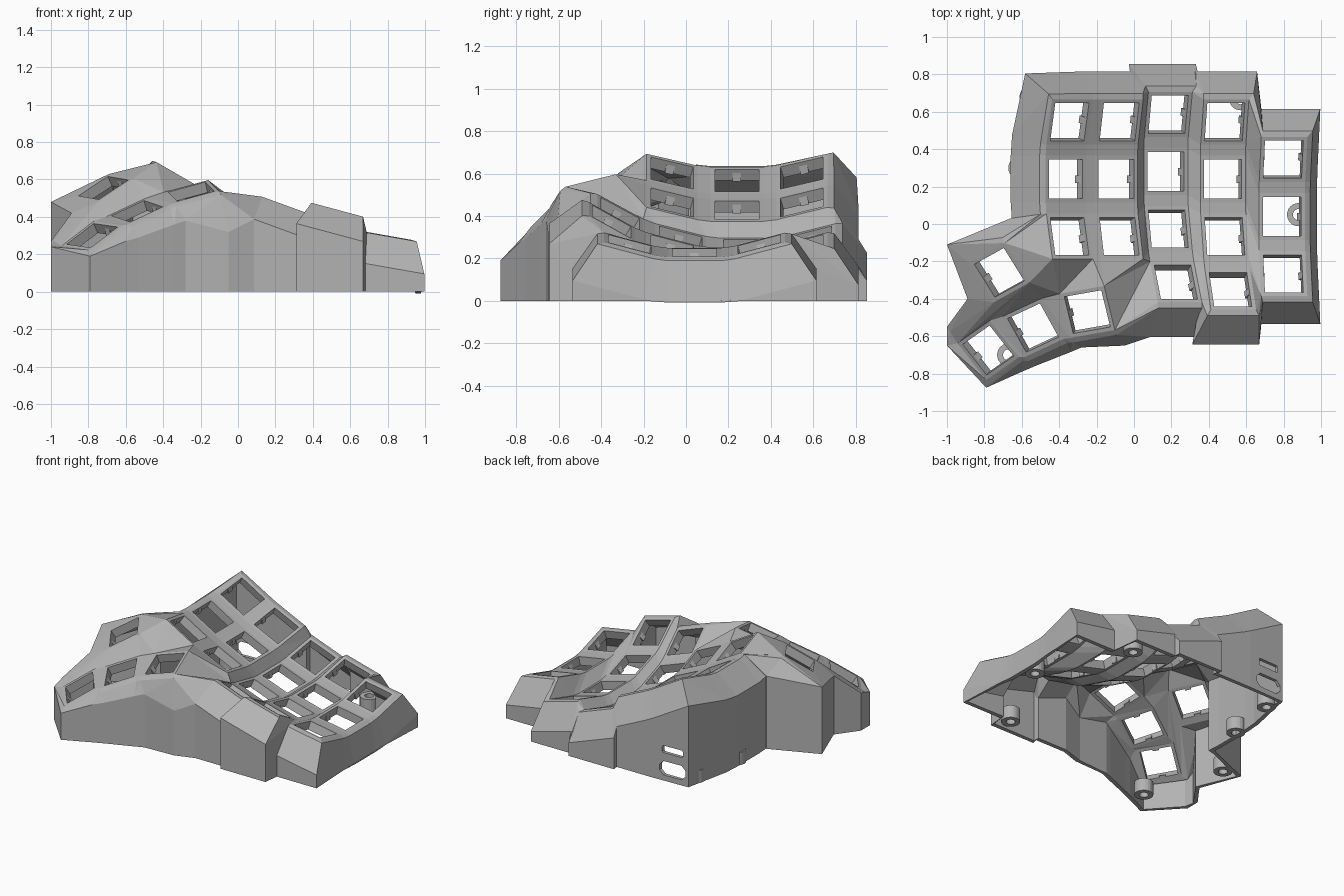
import bpy, bmesh
from math import radians, pi
from mathutils import Matrix, Vector

if "Cube" in bpy.data.objects:
    bpy.data.objects.remove(bpy.data.objects["Cube"])

grey = bpy.data.materials.new("light_grey_plastic")
grey.use_nodes = True
colour = (0.45, 0.45, 0.45, 1)
grey.diffuse_color = colour
grey.node_tree.nodes["Principled BSDF"].inputs["Base Color"].default_value = colour

MOUNT, HOLE, PLATE, RIM = 0.125, 0.104, 0.06, 0.03
ROW_R, COL_R = 1.18, 3.48
CORNERS = {"tl": (-1, 1), "tr": (1, 1), "br": (1, -1), "bl": (-1, -1)}


def move(x, y, z):
    return Matrix.Translation((x, y, z))


def turn(deg, axis):
    return Matrix.Rotation(radians(deg), 4, axis)


def add_hull(bm, points):
    """Append the convex hull of the points."""
    part = bmesh.new()
    for p in points:
        part.verts.new(p)
    bmesh.ops.convex_hull(part, input=part.verts[:])
    bmesh.ops.delete(part, geom=[v for v in part.verts if not v.link_faces], context="VERTS")
    bmesh.ops.dissolve_limit(part, angle_limit=0.01, verts=part.verts[:], edges=part.edges[:])
    bmesh.ops.recalc_face_normals(part, faces=part.faces[:])
    mesh = bpy.data.meshes.new("piece")
    part.to_mesh(mesh)
    part.free()
    bm.from_mesh(mesh)
    bpy.data.meshes.remove(mesh)


def finish(bm, name):
    mesh = bpy.data.meshes.new(name)
    bm.to_mesh(mesh)
    bm.free()
    mesh.materials.append(grey)
    obj = bpy.data.objects.new(name, mesh)
    bpy.context.collection.objects.link(obj)
    return obj


# Key positions: a tented bowl of columns plus a thumb cluster
OFFSETS = {2: (0, 0.04, -0.06), 4: (0, -0.2, 0.076)}
keys = {}
for c in range(5):
    for r in range(4 if c in (2, 3) else 3):
        bowl = move(0, 0, COL_R) @ turn(5 * (3 - c), "Y") @ move(0, 0, -COL_R)
        curl = move(0, 0, ROW_R) @ turn(15 * (1 - r), "X") @ move(0, 0, -ROW_R)
        keys[c, r] = (move(0.475, 0.24, 0.22) @ turn(15, "Y")
                      @ move(*OFFSETS.get(c, (0, 0, 0))) @ bowl @ curl)
THUMBS = {  # centre, then tilt about x, y, z
    "k1": ((-0.25, -0.47, 0.535), (14, -15, 10)),
    "k2": ((-0.54, -0.555, 0.43), (10, -23, 25)),
    "k3": ((-0.78, -0.675, 0.30), (6, -32, 35)),
    "k4": ((-0.72, -0.26, 0.555), (6, -30, 29)),
}
for name, (centre, (rx, ry, rz)) in THUMBS.items():
    keys[name] = move(*centre) @ turn(rz, "Z") @ turn(ry, "Y") @ turn(rx, "X")


def post(key, corner, size=MOUNT):
    """Top and bottom point of one corner of a key plate."""
    x, y = CORNERS[corner]
    return [keys[key] @ Vector((x * size, y * size, z)) for z in (0, -PLATE)]


# Square switch frames
frames = bmesh.new()
names = list(CORNERS)
for key in keys:
    for a, b in zip(names, names[1:] + names[:1]):
        add_hull(frames, post(key, a) + post(key, b) + post(key, a, HOLE) + post(key, b, HOLE))
    # small retaining clips inside the side walls
    for s in (-1, 1):
        add_hull(frames, [keys[key] @ Vector((s * x, y, z)) for x, z in
                          ((HOLE, -0.02), (HOLE, -PLATE), (HOLE - 0.012, -PLATE))
                          for y in (-0.02, 0.02)])
finish(frames, "switch_frames")

# Webs filling the gaps between the frames
webs = bmesh.new()


def web(*corners):
    posts = [post(*c) for c in corners]
    for tri in zip(posts, posts[1:], posts[2:]):
        add_hull(webs, sum(tri, []))


for (c, r) in [k for k in keys if isinstance(k, tuple)]:
    right, below, diagonal = (c + 1, r), (c, r + 1), (c + 1, r + 1)
    if right in keys:
        web(((c, r), "tr"), (right, "tl"), ((c, r), "br"), (right, "bl"))
    if below in keys:
        web(((c, r), "bl"), (below, "tl"), ((c, r), "br"), (below, "tr"))
    if right in keys and below in keys and diagonal in keys:
        web(((c, r), "br"), (below, "tr"), (right, "bl"), (diagonal, "tl"))
web(((1, 2), "br"), ((2, 2), "bl"), ((2, 3), "tl"))
web(((3, 2), "br"), ((4, 2), "bl"), ((3, 3), "tr"))
web(((4, 2), "bl"), ((3, 3), "tr"), ((3, 3), "br"))
web(("k1", "tl"), ("k2", "tr"), ("k1", "bl"), ("k2", "br"))
web(("k2", "tl"), ("k3", "tr"), ("k2", "bl"), ("k3", "br"))
web(("k4", "bl"), ("k3", "tl"), ("k4", "br"), ("k3", "tr"))
web(("k3", "tr"), ("k4", "br"), ("k2", "tl"))
web(("k2", "tl"), ("k4", "br"), ("k2", "tr"))
web(("k2", "tr"), ("k4", "br"), ("k1", "tl"), ((0, 2), "bl"), ((0, 2), "br"))
web(("k4", "br"), ("k4", "tr"), ((0, 2), "bl"), ((0, 2), "tl"))
web(("k1", "tl"), ((0, 2), "br"), ("k1", "tr"), ((1, 2), "bl"), ((1, 2), "br"))
web(((0, 2), "br"), ((1, 2), "bl"), ("k1", "tr"))
web(("k1", "tr"), ((1, 2), "br"), ((2, 3), "tl"))
web(("k1", "tr"), ((2, 3), "tl"), ("k1", "br"), ((2, 3), "bl"))
finish(webs, "plate_webs")

# Outer wall path: key, corner, outward direction, optional shoulder point
path = [((2, 3), "bl", 0, -1), ((2, 3), "br", 0, -1), ((3, 3), "bl", -0.7, -1),
        ((3, 3), "br", 0.5, -1), ((4, 2), "bl", 0.3, -1), ((4, 2), "br", 1, -1),
        ((4, 2), "tr", 1, 0)]
path += [((4, r), k, 1, 0) for r, k in ((1, "br"), (1, "tr"), (0, "br"))]
path += [((4, 0), "tr", 1, 1), ((4, 0), "tl", 0.3, 1), ((3, 0), "tr", 0.9, 1),
         ((3, 0), "tl", 0, 1), ((2, 0), "tr", 0.8, 1), ((2, 0), "tl", -0.5, 1),
         ((1, 0), "tr", 0, 1), ((1, 0), "tl", 0, 1), ((0, 0), "tr", 0, 1),
         ((0, 0), "tl", -0.7, 0.9)]
path += [((0, r), k, -1, 0) for r, k in ((0, "bl"), (1, "tl"), (1, "bl"), (2, "tl"))]
path += [("k4", "tr", 0, 1, (-0.66, 0.03, 0.52)), ("k4", "tl", -1, 1, (-1, -0.11, 0.48)),
         ("k4", "bl", -1, 0, (-0.89, -0.40, 0.42)), ("k3", "tl", -1, 1, (-1, -0.55, 0.27)),
         ("k3", "tl", -1, 0, (-1, -0.65, 0.24)), ("k3", "bl", -0.5, -1, (-0.79, -0.875, 0.19)),
         ("k3", "br", 0, -1, (-0.6, -0.79, 0.27)), ("k2", "bl", 0, -1, (-0.53, -0.76, 0.29)),
         ("k2", "br", 0, -1, (-0.34, -0.685, 0.36)), ("k1", "bl", 0, -1, (-0.28, -0.66, 0.38)),
         ("k1", "br", 0, -1, (-0.05, -0.65, 0.32))]


def wall_section(key, corner, dx, dy, shoulder=None):
    """Points of the sloping shoulder, and of the upright wall below it."""
    m = keys[key]
    top, bottom = post(key, corner)
    out = Vector((dx, dy, 0))
    rim = [top + m.to_3x3() @ (out * RIM + Vector((0, 0, z))) for z in (-0.012, -PLATE)]
    outer = Vector(shoulder) if shoulder else top + m.to_3x3() @ (out * 0.1 + Vector((0, 0, -0.2)))
    flat = outer - top
    flat.z = 0
    inner = outer - flat.normalized() * RIM
    floor = [Vector((p.x, p.y, 0)) for p in (outer, inner)]
    return [top, bottom, *rim, outer, inner], [outer, inner, *floor]


shoulders, walls, port_wall = bmesh.new(), bmesh.new(), bmesh.new()
sections = [wall_section(*step) for step in path]
for i, step in enumerate(path):
    a, b = sections[i], sections[(i + 1) % len(path)]
    add_hull(shoulders, a[0] + b[0])
    is_port = step[:2] == ((0, 0), "tr")
    add_hull(port_wall if is_port else walls, a[1] + b[1])
finish(shoulders, "wall_shoulders")
finish(walls, "outer_wall")
port_panel = finish(port_wall, "port_panel")

# Two cable ports cut through the back wall
for width, low, high, chamfer in ((0.1, 0.04, 0.14, 0.03), (0.08, 0.2, 0.25, 0.008)):
    bm = bmesh.new()
    add_hull(bm, [(-0.46 + sx * (width - cx), y, z)
                  for sx in (-1, 1) for y in (0.6, 1)
                  for cx, z in ((0, low + chamfer), (0, high - chamfer),
                                (chamfer, low), (chamfer, high))])
    cutter = finish(bm, "port_cutter")
    cutter.hide_render = True
    mod = port_panel.modifiers.new("port", "BOOLEAN")
    mod.operation, mod.object, mod.solver = "DIFFERENCE", cutter, "EXACT"
    bpy.context.view_layer.objects.active = port_panel
    bpy.ops.object.modifier_apply(modifier=mod.name)
    bpy.data.objects.remove(cutter)

# Screw bosses around the inside of the base
bosses = bmesh.new()
for x, y in ((0.88, 0.05), (0.57, 0.67), (-0.55, 0.68), (-0.61, 0.3),
             (-0.87, -0.14), (-0.67, -0.7), (0.6, -0.53)):
    ring = [bosses.verts.new((x + d, y, z)) for d, z in
            ((0.03, 0), (0.062, 0), (0.062, 0.09), (0.03, 0.09))]
    edges = [bosses.edges.new((ring[i], ring[(i + 1) % 4])) for i in range(4)]
    bmesh.ops.spin(bosses, geom=ring + edges, cent=(x, y, 0), axis=(0, 0, 1),
                   angle=2 * pi, steps=24, use_merge=True)
bmesh.ops.remove_doubles(bosses, verts=bosses.verts[:], dist=0.0005)
bmesh.ops.recalc_face_normals(bosses, faces=bosses.faces[:])
finish(bosses, "screw_bosses")
